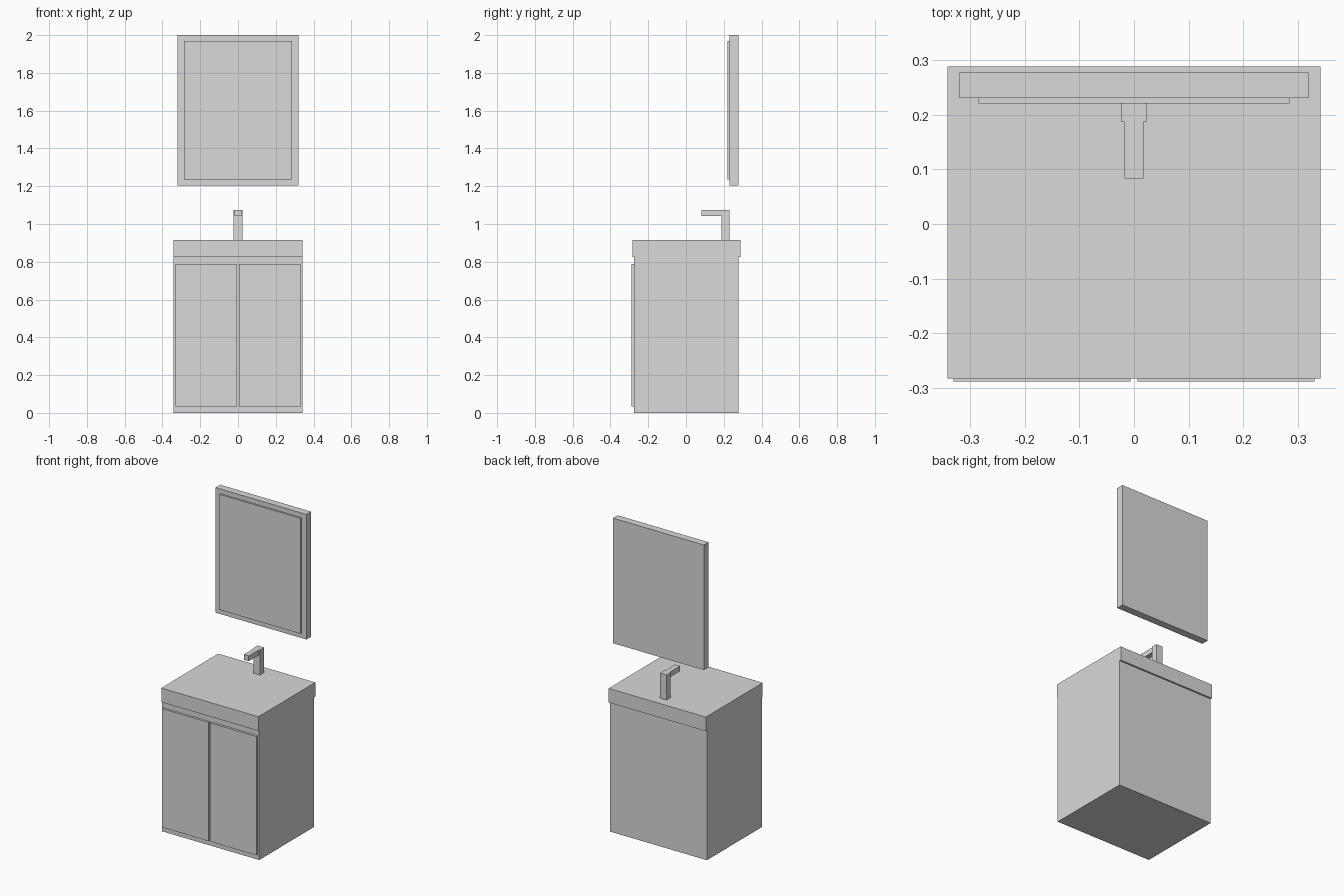
import bpy
import bmesh

cube = bpy.data.objects.get("Cube")
if cube:
    bpy.data.objects.remove(cube, do_unlink=True)

grey = bpy.data.materials.new("light_grey")
grey.use_nodes = True
colour = (0.69, 0.695, 0.69, 1)
grey.diffuse_color = colour
grey.node_tree.nodes["Principled BSDF"].inputs["Base Color"].default_value = colour


def box(name, x, y, z):
    """Box spanning the given (low, high) range on each axis."""
    mesh = bpy.data.meshes.new(name)
    bm = bmesh.new()
    bmesh.ops.create_cube(bm, size=1)
    for v in bm.verts:
        v.co = [r[0] if c < 0 else r[1] for c, r in zip(v.co, (x, y, z))]
    bm.to_mesh(mesh)
    bm.free()
    mesh.materials.append(grey)
    obj = bpy.data.objects.new(name, mesh)
    bpy.context.collection.objects.link(obj)
    return obj


def centred(name, half_width, y, z):
    return box(name, (-half_width, half_width), y, z)


# Cabinet and counter
centred("cabinet_body", 0.342, (-0.275, 0.278), (0, 0.825))
centred("countertop", 0.342, (-0.283, 0.289), (0.825, 0.915))

# Pair of doors
for name, x in (("left_door", (0.006, 0.331)), ("right_door", (-0.331, -0.006))):
    box(name, x, (-0.289, -0.275), (0.033, 0.788))

# Tap
centred("tap_post", 0.023, (0.187, 0.229), (0.915, 1.075))
centred("tap_spout", 0.0175, (0.083, 0.187), (1.042, 1.075))

# Wall mirror
centred("mirror_frame", 0.32, (0.231, 0.278), (1.204, 2))
centred("mirror_glass", 0.285, (0.221, 0.231), (1.235, 1.97))
